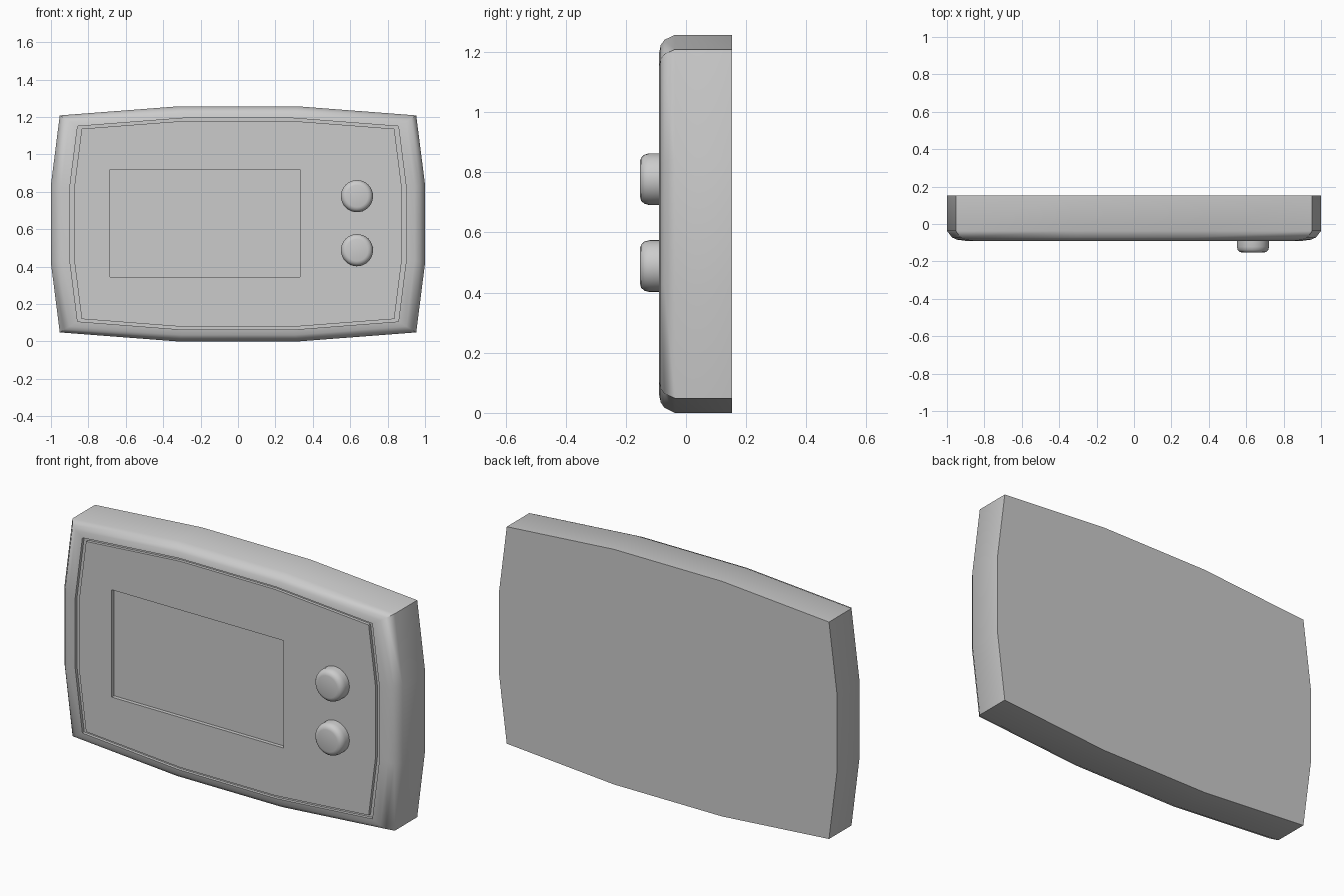
import bpy, bmesh, math

if "Cube" in bpy.data.objects:
    bpy.data.objects.remove(bpy.data.objects["Cube"])

CZ = 0.6285  # height of the outline centre


def loft(name, outline, sections, centre):
    """Skin scaled copies of an x/z outline placed along y; cap both ends."""
    bm = bmesh.new()
    cx, cz = centre
    rings = [[bm.verts.new((cx + x * s, y, cz + z * s)) for x, z in outline]
             for s, y in sections]
    n = len(outline)
    for a, b in zip(rings, rings[1:]):
        for i in range(n):
            j = (i + 1) % n
            bm.faces.new((a[i], a[j], b[j], b[i]))
    bm.faces.new(rings[0])
    bm.faces.new(rings[-1])
    bmesh.ops.recalc_face_normals(bm, faces=bm.faces)
    mesh = bpy.data.meshes.new(name)
    bm.to_mesh(mesh)
    bm.free()
    obj = bpy.data.objects.new(name, mesh)
    bpy.context.collection.objects.link(obj)
    return obj


def activate(obj):
    bpy.ops.object.select_all(action='DESELECT')
    obj.select_set(True)
    bpy.context.view_layer.objects.active = obj


def smooth(obj, degrees):
    activate(obj)
    bpy.ops.object.shade_smooth_by_angle(angle=math.radians(degrees))


# Barrel-shaped outline, mirrored from one quarter
quarter = [(1.0, 0.21), (0.953, 0.58), (0.32, 0.6285)]
half = quarter + [(-x, z) for x, z in reversed(quarter)]
outline = half + [(x, -z) for x, z in reversed(half)]

# Case: straight sides, rounded front rim, groove, front panel
body = loft("case", outline,
            [(1, 0.153), (1, -0.037), (0.973, -0.072), (0.945, -0.084),
             (0.9, -0.09), (0.9, -0.074), (0.877, -0.074), (0.877, -0.09)],
            (0, CZ))

# Recessed display window
cutter = loft("display_cutter",
              [(-0.5075, -0.287), (0.5075, -0.287), (0.5075, 0.287), (-0.5075, 0.287)],
              [(1, -0.2), (1, -0.07)], (-0.1765, 0.632))
cutter.hide_render = True
cut = body.modifiers.new("display_recess", 'BOOLEAN')
cut.operation = 'DIFFERENCE'
cut.solver = 'EXACT'
cut.object = cutter
activate(body)
bpy.ops.object.modifier_apply(modifier=cut.name)
bpy.data.objects.remove(cutter, do_unlink=True)
smooth(body, 45)

# Two round push buttons with softened fronts
circle = [(0.086 * math.cos(math.tau * i / 32), 0.086 * math.sin(math.tau * i / 32))
          for i in range(32)]
for name, z in (("upper_button", 0.777), ("lower_button", 0.488)):
    button = loft(name, circle,
                  [(1, -0.085), (1, -0.122), (0.95, -0.138), (0.84, -0.149), (0.68, -0.153)],
                  (0.636, z))
    smooth(button, 50)
